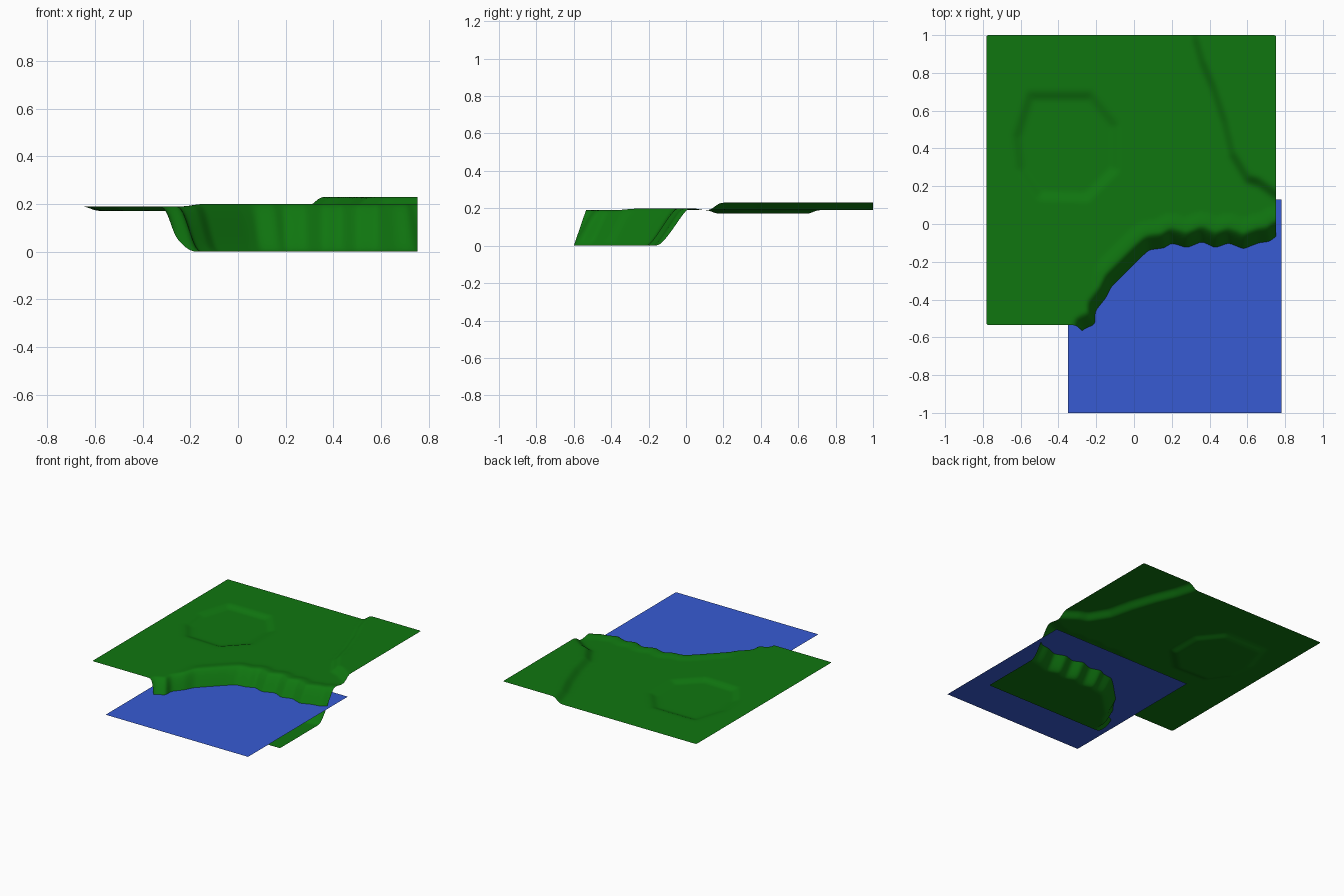
import bpy, bmesh, math

if "Cube" in bpy.data.objects:
    bpy.data.objects.remove(bpy.data.objects["Cube"])

LAND, WATER = 0.19, 0.098


def material(name, rgb):
    m = bpy.data.materials.new(name)
    m.diffuse_color = (*rgb, 1)
    m.use_nodes = True
    m.node_tree.nodes["Principled BSDF"].inputs["Base Color"].default_value = m.diffuse_color
    return m


def add_object(name, bm, mat):
    me = bpy.data.meshes.new(name)
    bm.to_mesh(me)
    bm.free()
    me.materials.append(mat)
    ob = bpy.data.objects.new(name, me)
    bpy.context.collection.objects.link(ob)
    return ob


def signed_distance(poly, x, y):
    """Distance to a closed outline, positive inside."""
    best, inside = 9.0, False
    for (ax, ay), (bx, by) in zip(poly, poly[1:] + poly[:1]):
        dx, dy = bx - ax, by - ay
        t = max(0, min(1, ((x - ax) * dx + (y - ay) * dy) / (dx * dx + dy * dy)))
        best = min(best, math.hypot(x - ax - t * dx, y - ay - t * dy))
        if (ay > y) != (by > y) and x < ax + (y - ay) * dx / dy:
            inside = not inside
    return best if inside else -best


def ramp(d, width):
    t = max(0, min(1, d / width + 0.5))
    return t * t * (3 - 2 * t)


# Outlines of the seabed (scalloped shore), the upper terrace and the hollow
shore = [(-0.28, -1.3), (-0.275, -0.53), (-0.205, -0.5), (-0.205, -0.43),
         (-0.15, -0.36), (-0.12, -0.3), (0.03, -0.15), (0.08, -0.105),
         (0.16, -0.095), (0.2, -0.068), (0.28, -0.095), (0.36, -0.06),
         (0.43, -0.095), (0.5, -0.068), (0.58, -0.1), (0.66, -0.068),
         (0.72, -0.06), (0.755, -0.03), (1.3, -0.03), (1.3, -1.3)]
terrace = [(0.31, 1.3), (0.325, 0.98), (0.36, 0.86), (0.42, 0.72), (0.48, 0.54),
           (0.52, 0.37), (0.6, 0.24), (0.66, 0.22), (0.76, 0.15), (1.3, 0.15), (1.3, 1.3)]
hollow = [(-0.55, 0.68), (-0.23, 0.68), (-0.1, 0.52), (-0.1, 0.29), (-0.25, 0.14),
          (-0.5, 0.15), (-0.6, 0.29), (-0.62, 0.46)]

# Ground: fine grid lowered and raised by the outlines
N, X0, Y0, SIZE = 80, -0.782, -0.535, 1.535
bm = bmesh.new()
rows = []
for j in range(N + 1):
    row = []
    for i in range(N + 1):
        x, y = X0 + SIZE * i / N, Y0 + SIZE * j / N
        sea = signed_distance(shore, x, y)
        drop = ramp(sea, 0.085)
        z = LAND + 0.04 * ramp(signed_distance(terrace, x, y), 0.06)
        z -= 0.019 * ramp(signed_distance(hollow, x, y), 0.06)
        z += 0.01 * ramp(sea + 0.1, 0.06) * ramp(x + 0.19, 0.08)   # low bank on the rim
        z *= 1 - drop
        # the seabed leans toward the front
        row.append(bm.verts.new((x, y - 0.34 * max(0, LAND - z) * ramp(sea + 0.04, 0.04), z)))
    rows.append(row)
for a, b in zip(rows, rows[1:]):
    for i in range(N):
        bm.faces.new((a[i], a[i + 1], b[i + 1], b[i])).smooth = True
ground = add_object("ground", bm, material("grass green", (0.005, 0.18, 0.005)))
sub = ground.modifiers.new("smooth", "SUBSURF")
sub.levels = sub.render_levels = 1

# Water: one flat sheet
bm = bmesh.new()
bm.faces.new([bm.verts.new((x, y, WATER)) for x, y in
              [(-0.35, -1), (0.78, -1), (0.78, 0.13), (-0.35, 0.13)]])
add_object("water", bm, material("water blue", (0.038, 0.105, 0.65)))
